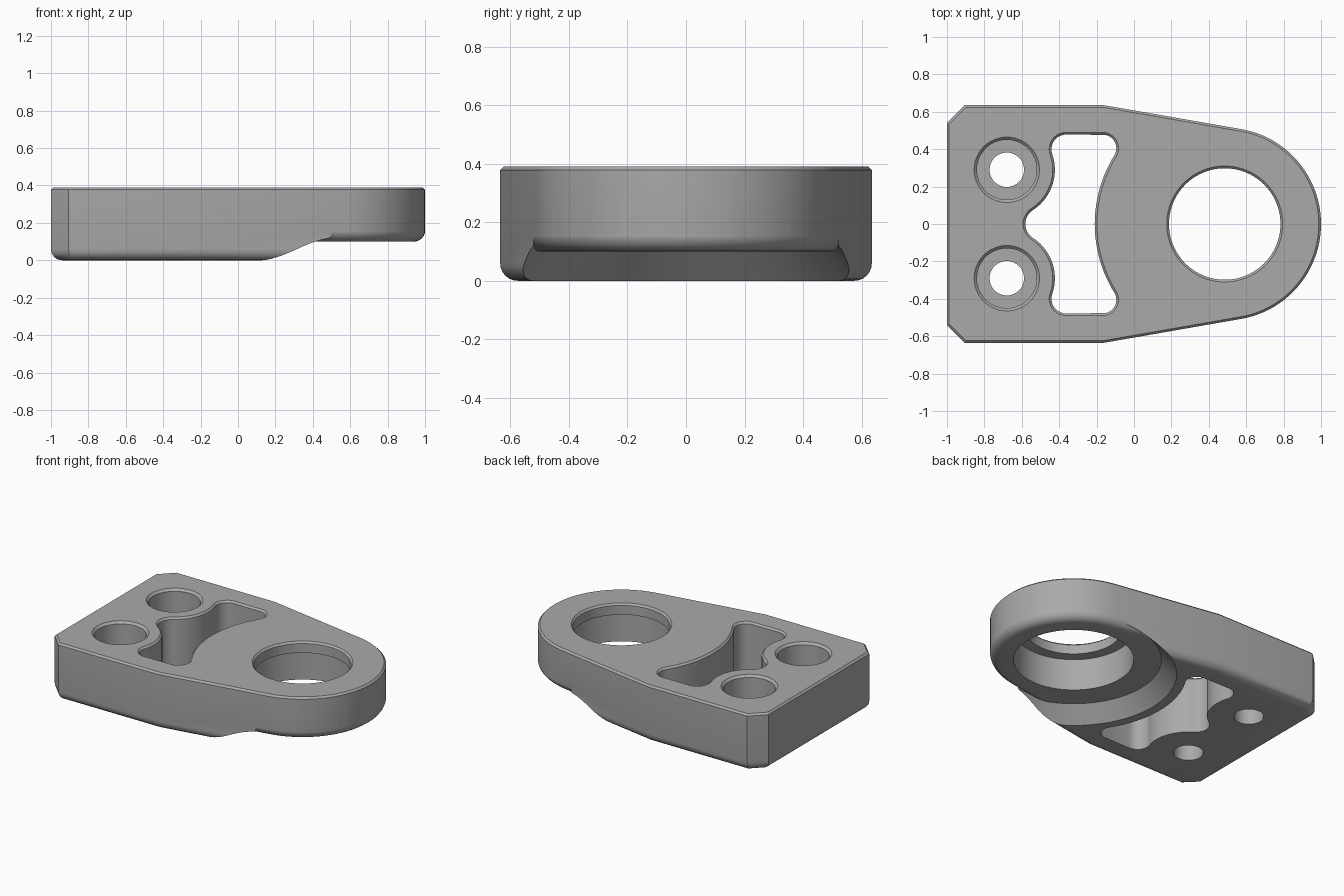
import bpy
import bmesh
from math import sin, cos, pi, atan2, sqrt, radians
from mathutils import Vector

cube = bpy.data.objects.get("Cube")
if cube:
    bpy.data.objects.remove(cube, do_unlink=True)

HEIGHT = 0.39
FILLET = 0.06
CHAMFER = 0.012
BORE = Vector((0.485, 0))
BOLT = Vector((-0.68, 0.29))

steel = bpy.data.materials.new("grey metal")
steel.use_nodes = True
steel.diffuse_color = (0.4, 0.4, 0.4, 1)
steel.node_tree.nodes["Principled BSDF"].inputs["Base Color"].default_value = (0.4, 0.4, 0.4, 1)


def arc(center, r, a0, a1, n):
    """Points along an arc, leaving out the last one."""
    angles = [a0 + (a1 - a0) * i / n for i in range(n)]
    return [center + Vector((cos(a), sin(a))) * r for a in angles]


def angle(a, b):
    d = b - a
    return atan2(d.y, d.x)


def inset(loop, d):
    """Move a counterclockwise loop inwards by d with mitred corners."""
    out = []
    for i, p in enumerate(loop):
        e1 = (p - loop[i - 1]).normalized()
        e2 = (loop[(i + 1) % len(loop)] - p).normalized()
        n1, n2 = Vector((-e1.y, e1.x)), Vector((-e2.y, e2.x))
        out.append(p + (n1 + n2) * d / (1 + n1.dot(n2)))
    return out


def loft(name, levels):
    """Closed solid through a stack of (loop, z) rings, from bottom to top."""
    bm = bmesh.new()
    rings = [[bm.verts.new((p.x, p.y, z)) for p in loop] for loop, z in levels]
    n = len(rings[0])
    for low, high in zip(rings, rings[1:]):
        for i in range(n):
            j = (i + 1) % n
            bm.faces.new((low[i], low[j], high[j], high[i]))
    bm.faces.new(rings[0][::-1])
    bm.faces.new(rings[-1])
    bmesh.ops.recalc_face_normals(bm, faces=bm.faces)
    mesh = bpy.data.meshes.new(name)
    bm.to_mesh(mesh)
    bm.free()
    mesh.materials.append(steel)
    obj = bpy.data.objects.new(name, mesh)
    bpy.context.collection.objects.link(obj)
    return obj


def turned(name, center, profile, n=64):
    """Round solid from (radius, z) steps."""
    return loft(name, [(arc(center, r, 0, 2 * pi, n), z) for r, z in profile])


def cut(obj, cutter):
    mod = obj.modifiers.new("cut", 'BOOLEAN')
    mod.operation = 'DIFFERENCE'
    mod.solver = 'EXACT'
    mod.object = cutter
    bpy.context.view_layer.objects.active = obj
    bpy.ops.object.modifier_apply(modifier=mod.name)
    bpy.data.objects.remove(cutter, do_unlink=True)


def rounded_bottom(loop, z):
    """Rings of a quarter-round lower edge starting at height z."""
    steps = [i * pi / 12 for i in range(7)]
    return [(inset(loop, FILLET * (1 - sin(a))), z + FILLET * (1 - cos(a))) for a in steps]


# Plate outline: chamfered back corners, tapering to a round nose
side = [Vector(p) for p in ((-0.16, 0.635), (-0.905, 0.635), (-1, 0.54))]
mirrored = [Vector((p.x, -p.y)) for p in reversed(side)]
nose = arc(BORE, 0.515, radians(-80), radians(80), 48)
nose.append(BORE + Vector((cos(radians(80)), sin(radians(80)))) * 0.515)
outline = nose + side + mirrored

plate = loft("mounting_plate", rounded_bottom(outline, 0)
             + [(outline, HEIGHT - CHAMFER), (inset(outline, CHAMFER), HEIGHT)])

# Conical relief under the nose, shaped around the nose's own rounded edge
relief = turned("relief_cutter", BORE,
                [(0.728, -0.1), (0.634, 0), (0.54, 0.1), (0.521, 0.12), (0.521, 0.2)], 96)
grown = inset(outline, -0.001)
nose_form = loft("nose_form", rounded_bottom(grown, 0.1) + [(grown, 0.5)])
cut(relief, nose_form)
cut(plate, relief)

# Large bore with a thin retaining lip at the top
cut(plate, turned("bore_cutter", BORE,
                  [(0.37, 0), (0.37, 0.315), (0.298, 0.315), (0.298, HEIGHT - CHAMFER),
                   (0.298 + CHAMFER, HEIGHT), (0.298 + CHAMFER, 0.5)], 80))

# Two counterbored bolt holes
for s in (1, -1):
    cut(plate, turned("bolt_cutter", Vector((BOLT.x, s * BOLT.y)),
                      [(0.092, -0.1), (0.092, 0.15), (0.16, 0.15), (0.16, HEIGHT - 0.015),
                       (0.175, HEIGHT), (0.175, 0.5)], 48))

# Pocket outline: tangent arcs around the bore and the bolt holes
R_BORE, R_BOLT, R1, R2, R3 = 0.683, 0.245, 0.085, 0.09, 0.1
TOP = 0.49
c1 = Vector((BORE.x - sqrt((R_BORE + R1) ** 2 - (TOP - R1) ** 2), TOP - R1))
c2 = Vector((BOLT.x + sqrt((R_BOLT + R2) ** 2 - (TOP - R2 - BOLT.y) ** 2), TOP - R2))
c3 = Vector((BOLT.x + sqrt((R_BOLT + R3) ** 2 - BOLT.y ** 2), 0))
upper = (arc(BORE, R_BORE, pi, angle(BORE, c1), 12)
         + arc(c1, R1, angle(c1, BORE), pi / 2, 12)
         + arc(c2, R2, pi / 2, angle(c2, BOLT) + 2 * pi, 12)
         + arc(BOLT, R_BOLT, angle(BOLT, c2), angle(BOLT, c3), 14)
         + arc(c3, R3, angle(c3, BOLT), pi, 8)
         + [c3 - Vector((R3, 0))])
pocket = upper + [Vector((p.x, -p.y)) for p in upper[-2:0:-1]]
wall = inset(pocket, CHAMFER)
cut(plate, loft("pocket_cutter", [(wall, -0.1), (wall, HEIGHT - CHAMFER),
                                  (pocket, HEIGHT), (pocket, 0.5)]))

# Smooth rounds, sharp chamfers
bpy.ops.object.select_all(action='DESELECT')
plate.select_set(True)
bpy.context.view_layer.objects.active = plate
bpy.ops.object.shade_smooth_by_angle(angle=radians(28))
